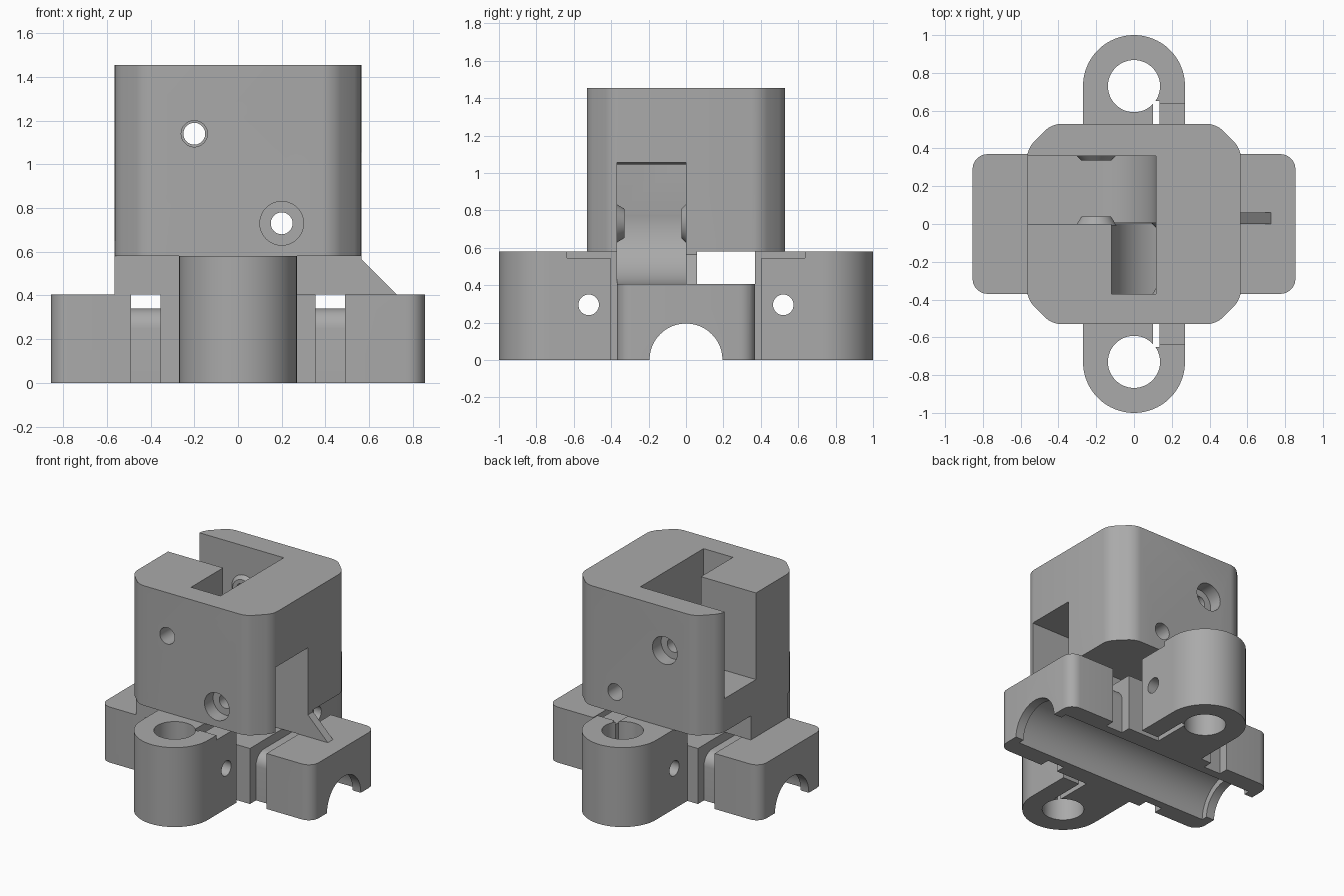
import bpy, bmesh, math

old = bpy.data.objects.get("Cube")
if old:
    bpy.data.objects.remove(old, do_unlink=True)

grey = bpy.data.materials.new("plain_grey")
grey.use_nodes = True
colour = (0.4, 0.4, 0.4, 1)
grey.diffuse_color = colour
grey.node_tree.nodes["Principled BSDF"].inputs["Base Color"].default_value = colour


def arc(cx, cy, r, start, end, n=24):
    """Points along an arc, angles in degrees."""
    steps = [math.radians(start + (end - start) * i / n) for i in range(n + 1)]
    return [(cx + r * math.cos(a), cy + r * math.sin(a)) for a in steps]


def loft(name, rings, axis):
    """Solid between two profiles, each given as (points, position on axis)."""
    place = {"x": lambda u, v, w: (w, u, v),
             "y": lambda u, v, w: (u, w, v),
             "z": lambda u, v, w: (u, v, w)}[axis]
    bm = bmesh.new()
    a, b = [[bm.verts.new(place(u, v, w)) for u, v in pts] for pts, w in rings]
    bm.faces.new(a)
    bm.faces.new(b)
    for i in range(len(a)):
        j = (i + 1) % len(a)
        bm.faces.new((a[i], a[j], b[j], b[i]))
    bmesh.ops.recalc_face_normals(bm, faces=bm.faces)
    mesh = bpy.data.meshes.new(name)
    bm.to_mesh(mesh)
    bm.free()
    mesh.materials.append(grey)
    obj = bpy.data.objects.new(name, mesh)
    bpy.context.collection.objects.link(obj)
    return obj


def prism(name, pts, axis, lo, hi):
    return loft(name, [(pts, lo), (pts, hi)], axis)


def box(name, x, y, z):
    return prism(name, [(x[0], y[0]), (x[1], y[0]), (x[1], y[1]), (x[0], y[1])], "z", *z)


def rod(name, centre, r, axis, lo, hi):
    return prism(name, arc(*centre, r, 0, 360, 48)[:-1], axis, lo, hi)


def cone(name, centre, r1, r2, lo, hi):
    ends = [(arc(*centre, r, 0, 360, 48)[:-1], w) for r, w in ((r1, lo), (r2, hi))]
    return loft(name, ends, "y")


def round_edges(obj, width, segments):
    """Bevel the upright edges."""
    bm = bmesh.new()
    bm.from_mesh(obj.data)
    upright = [e for e in bm.edges
               if abs(e.verts[0].co.z - e.verts[1].co.z) > 0.1]
    bmesh.ops.bevel(bm, geom=upright, offset=width, segments=segments,
                    profile=0.5, affect="EDGES")
    bm.to_mesh(obj.data)
    bm.free()


def combine(target, other, operation):
    mod = target.modifiers.new(other.name, "BOOLEAN")
    mod.operation = operation
    mod.solver = "EXACT"
    mod.object = other
    bpy.context.view_layer.objects.active = target
    bpy.ops.object.modifier_apply(modifier=mod.name)
    bpy.data.objects.remove(other, do_unlink=True)


# Bearing base
block = box("idler_carriage", (-0.855, 0.855), (-0.37, 0.37), (0, 0.405))
round_edges(block, 0.08, 6)

# Upper housing with rounded chamfers
housing = box("housing", (-0.565, 0.565), (-0.53, 0.53), (0.58, 1.455))
round_edges(housing, 0.13, 1)
round_edges(housing, 0.045, 4)

# Neck, sloping rib and the two clamp columns
adds = [
    housing,
    box("neck", (-0.565, 0.565), (-0.37, 0.06), (0.3, 0.65)),
    prism("rib", [(0.5, 0.3), (0.725, 0.3), (0.725, 0.405), (0.565, 0.565), (0.5, 0.565)],
          "y", 0, 0.06),
]
for s in (-1, 1):
    outline = [(0.27, 0.3)] + arc(0, 0.73, 0.27, 0, 180, 40) + [(-0.27, 0.3)]
    adds.append(prism("clamp_column", [(x, s * y) for x, y in outline], "z", 0, 0.58))
for part in adds:
    combine(block, part, "UNION")

# Pulley pockets, shaft and window
low, high = (0.2, 0.73), (-0.2, 1.14)
cuts = [
    box("window", (-1, 1), (0.06, 0.37), (0.405, 0.58)),
    prism("lower_pocket", arc(*low, 0.325, 90, 270) + [(0.7, 0.405), (0.7, 1.055)],
          "y", -0.37, 0),
    prism("upper_pocket", arc(*high, 0.317, -90, 0) + [(0.117, 1.6), (-0.7, 1.6), (-0.7, 0.823)],
          "y", 0, 0.36),
    box("shaft", (-0.12, 0.117), (-0.37, 0.004), (0.73, 1.6)),
]

# Bearing bore with end lips, and tie grooves round the bearing
cuts += [rod("lip_bore", (0, 0), 0.195, "x", -1, 1),
         rod("bearing_bore", (0, 0), 0.24, "x", -0.79, 0.79)]
groove = ([(-0.5, -0.1), (-0.5, 0.405), (0.5, 0.405), (0.5, -0.1), (0.3, -0.1)]
          + arc(0.21, 0.25, 0.09, 0, 90, 8) + arc(-0.21, 0.25, 0.09, 90, 180, 8)
          + [(-0.3, -0.1)])
for lo, hi in ((-0.49, -0.355), (0.355, 0.49)):
    cuts.append(prism("tie_groove", groove, "x", lo, hi))

# Clamp holes, slits and screw holes
slit = [(0.1, 0.37), (0.3, 0.37), (0.3, 0.405), (0.135, 0.405), (0.135, 0.65), (0.1, 0.65)]
for s in (-1, 1):
    near, far = sorted((s * 0.37, s * 0.635))
    cuts += [
        rod("rod_hole", (0, s * 0.73), 0.138, "z", -0.1, 0.7),
        prism("clamp_slit", [(x, s * y) for x, y in slit], "z", -0.1, 0.58),
        box("clamp_gap", (0.12, 0.3), (near, far), (0.545, 0.58)),
        rod("clamp_screw_hole", (s * 0.52, 0.295), 0.055, "x", -0.4, 0.4),
    ]
for part in cuts:
    combine(block, part, "DIFFERENCE")

# Tapered bosses beside each pulley
for centre, wall, tip in ((low, -0.37, -0.33), (low, 0, -0.025),
                          (high, 0, 0.04), (high, 0.36, 0.335)):
    root = wall + (wall - tip) * 0.2
    combine(block, cone("boss", centre, 0.107, 0.078, root, tip), "UNION")

# Pulley screw holes with head recesses
for centre, s in ((low, -1), (high, 1)):
    head = sorted((s * 0.43, s * 0.7))
    tail = sorted((-s * 0.2, -s * 0.7))
    for name, r, span in (("screw_hole", 0.05, (-0.7, 0.7)),
                          ("head_recess", 0.1, head), ("thread_hole", 0.06, tail)):
        combine(block, rod(name, centre, r, "y", *span), "DIFFERENCE")

# Smooth curves, sharp edges
bpy.ops.object.select_all(action="DESELECT")
block.select_set(True)
bpy.context.view_layer.objects.active = block
bpy.ops.object.shade_smooth_by_angle(angle=math.radians(30))
